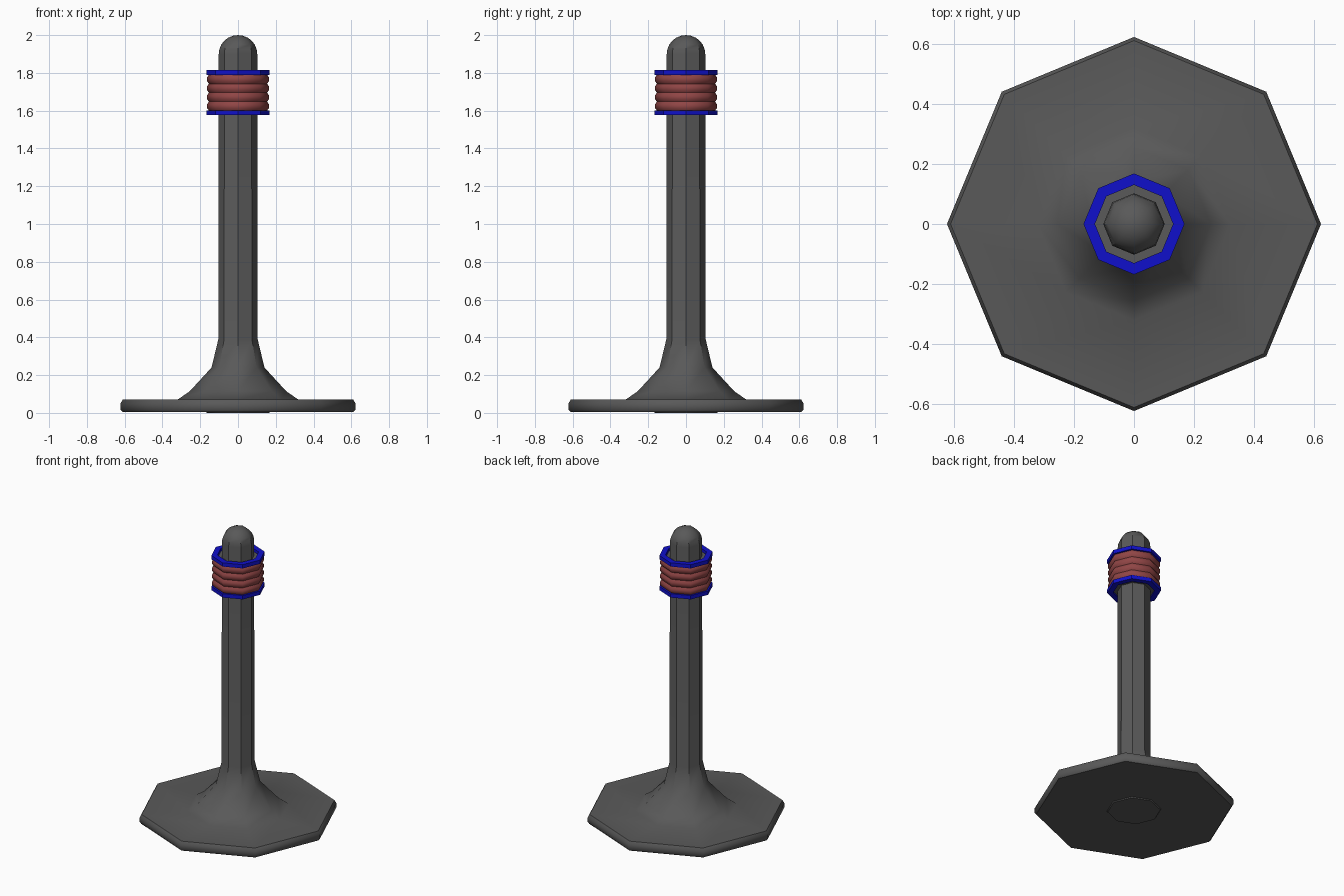
import bpy, bmesh, math

if "Cube" in bpy.data.objects:
    bpy.data.objects.remove(bpy.data.objects["Cube"])


def material(name, rgb):
    m = bpy.data.materials.new(name)
    m.diffuse_color = (*rgb, 1)
    m.use_nodes = True
    m.node_tree.nodes["Principled BSDF"].inputs["Base Color"].default_value = m.diffuse_color
    return m


DARK = material("dark_grey", (0.1, 0.1, 0.1))
BLUE = material("blue", (0.005, 0.005, 0.6))
RED = material("red", (0.28, 0.06, 0.06))


def lathe(name, profile, mat, closed=False, smooth=0, sides=8):
    """Revolve (radius, z) points into an eight-sided part with corners on the axes."""
    bm = bmesh.new()
    rings = []
    for r, z in profile:
        if r == 0:
            rings.append([bm.verts.new((0, 0, z))] * sides)
        else:
            rings.append([bm.verts.new((r * math.cos(math.tau * i / sides),
                                        r * math.sin(math.tau * i / sides), z))
                          for i in range(sides)])
    pairs = list(zip(rings, rings[1:]))
    if closed:
        pairs.append((rings[-1], rings[0]))
    for a, b in pairs:
        for i in range(sides):
            j = (i + 1) % sides
            bm.faces.new(list(dict.fromkeys((a[i], a[j], b[j], b[i]))))
    bmesh.ops.recalc_face_normals(bm, faces=bm.faces)
    mesh = bpy.data.meshes.new(name)
    bm.to_mesh(mesh)
    bm.free()
    mesh.materials.append(mat)
    ob = bpy.data.objects.new(name, mesh)
    bpy.context.collection.objects.link(ob)
    if smooth:
        bpy.ops.object.select_all(action='DESELECT')
        ob.select_set(True)
        bpy.context.view_layer.objects.active = ob
        bpy.ops.object.shade_smooth_by_angle(angle=math.radians(smooth))
    return ob


# Base plate, flared foot, straight post and rounded tip in one profile
dome = [(0.102 * math.cos(t * math.pi / 12), 1.9 + 0.1 * math.sin(t * math.pi / 12))
        for t in range(6)]
lathe("post_and_base",
      [(0, 0), (0.165, 0), (0.17, 0.006), (0.612, 0.006), (0.622, 0.018),
       (0.622, 0.05), (0.61, 0.07), (0.32, 0.07), (0.255, 0.115),
       (0.14, 0.24), (0.104, 0.39)] + dome + [(0, 2.0)], DARK, smooth=40)

# Inner sleeve between the post and the grip
lathe("sleeve", [(0.09, 1.585), (0.131, 1.585), (0.131, 1.795), (0.09, 1.795)],
      DARK, closed=True)

# Ribbed red grip
Z0, Z1, RIBS = 1.6, 1.79, 4
step = (Z1 - Z0) / RIBS
ribs = []
for k in range(RIBS):
    ribs += [(0.154, Z0 + k * step), (0.164, Z0 + (k + 0.3) * step),
             (0.164, Z0 + (k + 0.7) * step)]
lathe("ribbed_grip", [(0.128, Z0)] + ribs + [(0.154, Z1), (0.128, Z1)],
      RED, closed=True, smooth=40)

# Blue rims above and below the grip
for name, z in (("lower_rim", 1.576), ("upper_rim", 1.789)):
    lathe(name, [(0.13, z), (0.168, z), (0.168, z + 0.026), (0.13, z + 0.026)],
          BLUE, closed=True)
